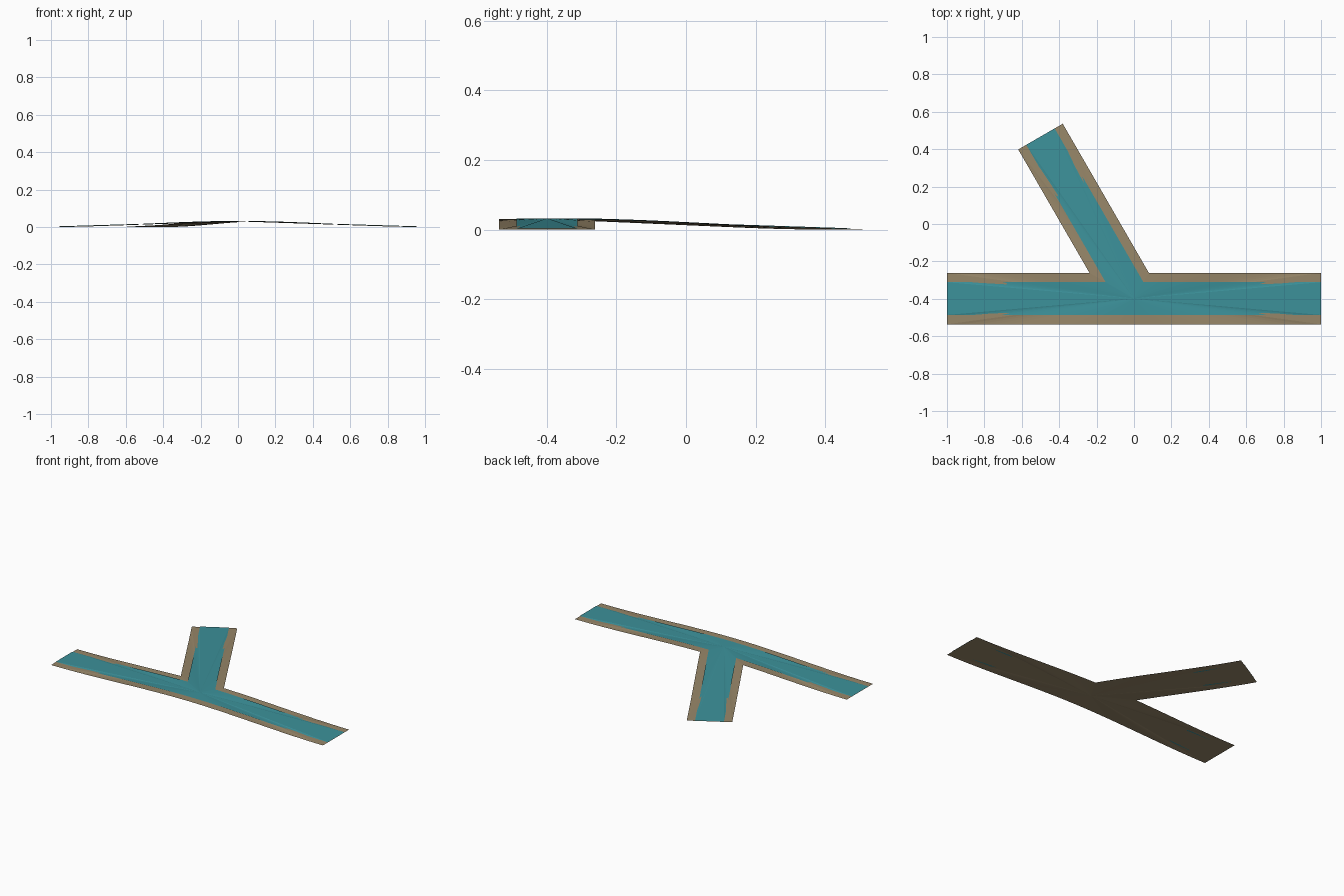
import bpy
import bmesh
from math import radians, tan, cos, sin
from mathutils import Vector

cube = bpy.data.objects.get("Cube")
if cube:
    bpy.data.objects.remove(cube, do_unlink=True)

CENTRE = Vector((0, -0.3987, 0))   # where the three arms meet
ANGLES = [0, 120, 180]             # arm directions, each arm is 1 long
CROWN = 0.03                       # rise of the junction above the arm ends
STEPS = 12


def material(name, colour):
    mat = bpy.data.materials.new(name)
    mat.use_nodes = True
    mat.diffuse_color = (*colour, 1)
    bsdf = mat.node_tree.nodes["Principled BSDF"]
    bsdf.inputs["Base Color"].default_value = (*colour, 1)
    bsdf.inputs["Roughness"].default_value = 0.9
    return mat


def height(t):
    """Eased slope from the crown down to the arm end."""
    return CROWN * (1 - t * t * (3 - 2 * t))


def junction_sheet(name, half_width, lift, mat):
    """Fan of triangles from the crown to the outline of the three arms."""
    outline = []
    for i, angle in enumerate(ANGLES):
        a = radians(angle)
        along = Vector((cos(a), sin(a), 0))
        side = Vector((-sin(a), cos(a), 0)) * half_width
        gap_before = (angle - ANGLES[i - 1]) % 360
        gap_after = (ANGLES[(i + 1) % len(ANGLES)] - angle) % 360
        # inner corners lie on the bisector between neighbouring arms
        start_r = half_width / tan(radians(gap_before / 2))
        start_l = half_width / tan(radians(gap_after / 2))
        right = [start_r + (1 - start_r) * k / STEPS for k in range(STEPS + 1)]
        left = [1 + (start_l - 1) * k / STEPS for k in range(STEPS)]
        for sign, stations in ((-1, right), (1, left)):
            for t in stations:
                outline.append(CENTRE + along * t + side * sign
                               + Vector((0, 0, height(t) + lift)))

    bm = bmesh.new()
    hub = bm.verts.new(CENTRE + Vector((0, 0, CROWN + lift)))
    ring = [bm.verts.new(p) for p in outline]
    for i, v in enumerate(ring):
        bm.faces.new((hub, v, ring[(i + 1) % len(ring)]))
    mesh = bpy.data.meshes.new(name)
    bm.to_mesh(mesh)
    bm.free()
    mesh.materials.append(mat)
    obj = bpy.data.objects.new(name, mesh)
    bpy.context.collection.objects.link(obj)
    return obj


# wide earth bed, with the narrower water surface just above it
junction_sheet("river_bank", 0.1375, 0.0, material("sandy_brown", (0.31, 0.24, 0.14)))
junction_sheet("river_water", 0.0875, 0.0025, material("teal_water", (0.045, 0.285, 0.325)))
